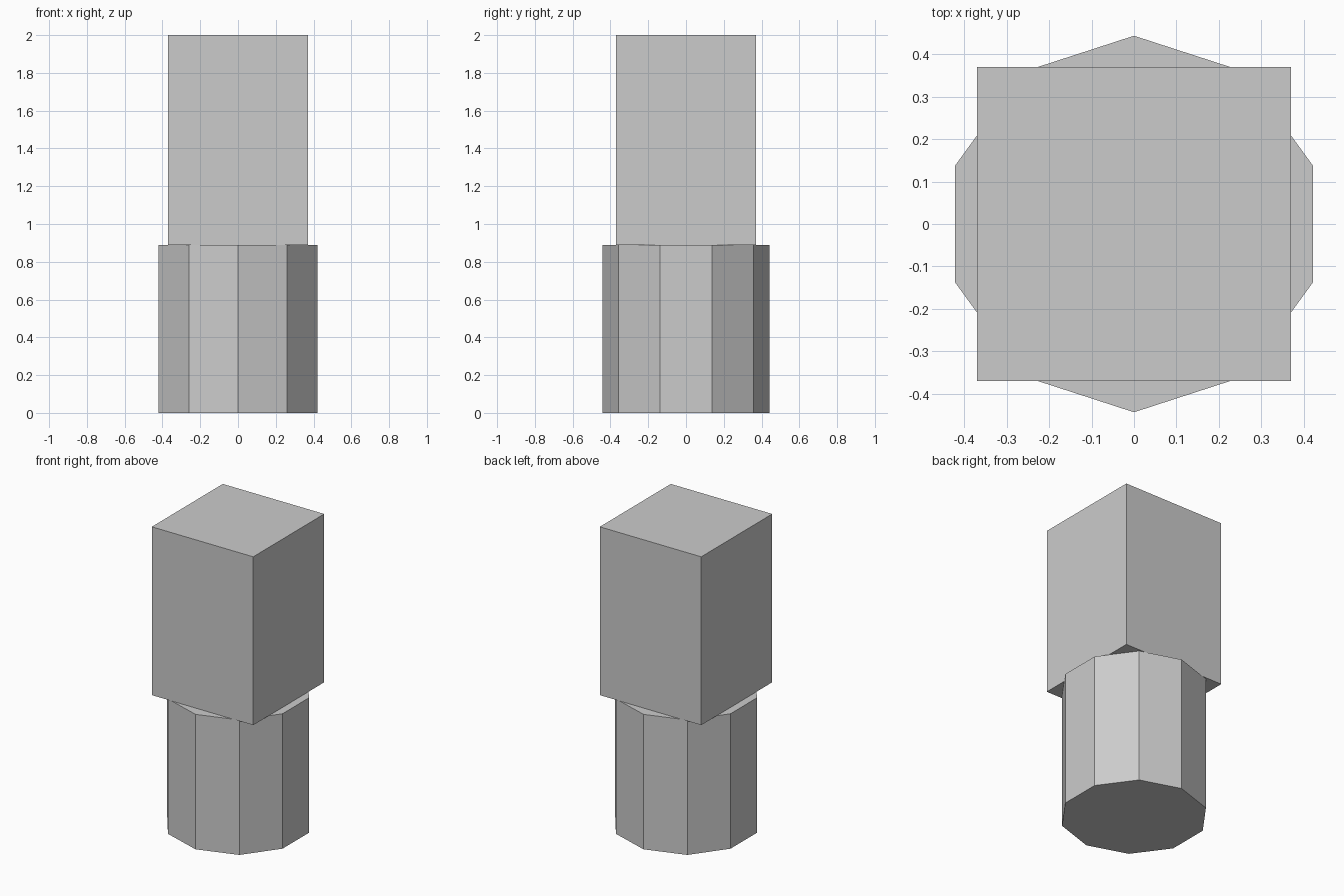
import bpy

old = bpy.data.objects.get("Cube")
if old:
    bpy.data.objects.remove(old, do_unlink=True)

BASE_RADIUS = 0.443
BASE_HEIGHT = 0.89
BLOCK_WIDTH = 0.74
TOTAL_HEIGHT = 2.0

# Single plain grey for both parts
grey = bpy.data.materials.new("light_grey")
grey.use_nodes = True
colour = (0.6, 0.6, 0.6, 1)
grey.diffuse_color = colour
grey.node_tree.nodes["Principled BSDF"].inputs["Base Color"].default_value = colour


def finish(name):
    part = bpy.context.object
    part.name = name
    part.data.materials.append(grey)
    bpy.ops.object.shade_flat()
    return part


# Ten-sided base with corners pointing to the front and back
bpy.ops.mesh.primitive_cylinder_add(
    vertices=10, radius=BASE_RADIUS, depth=BASE_HEIGHT,
    location=(0, 0, BASE_HEIGHT / 2))
finish("base_column")

# Square block standing on the base
block_height = TOTAL_HEIGHT - BASE_HEIGHT
bpy.ops.mesh.primitive_cube_add(
    size=1, location=(0, 0, BASE_HEIGHT + block_height / 2))
block = finish("upper_block")
block.scale = (BLOCK_WIDTH, BLOCK_WIDTH, block_height)
bpy.ops.object.transform_apply(location=False, rotation=False, scale=True)
